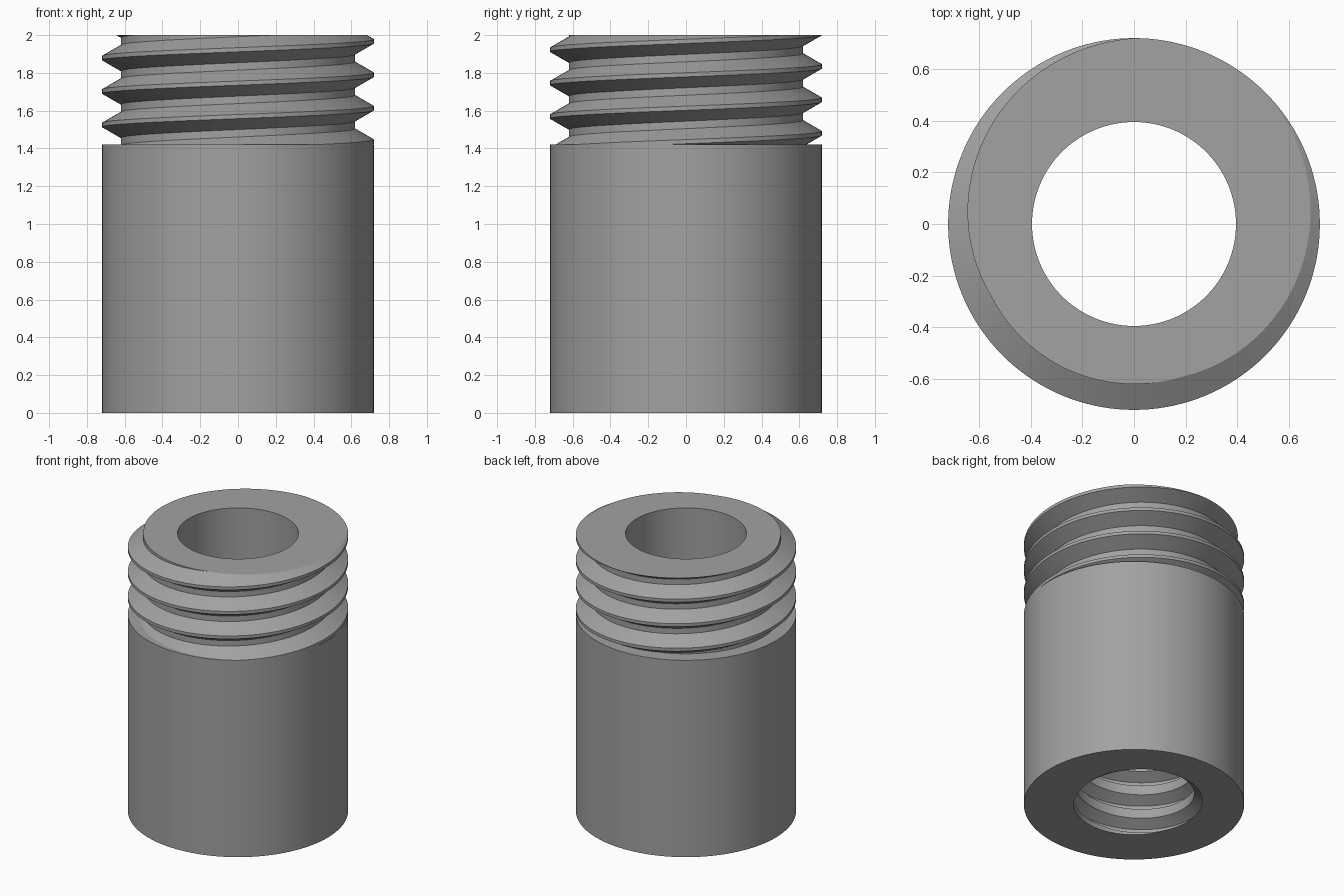
import bpy, bmesh, math

if "Cube" in bpy.data.objects:
    bpy.data.objects.remove(bpy.data.objects["Cube"])

SEG = 144          # steps around the axis
PITCH = 0.177
OUTER, ROOT = 0.72, 0.62      # external thread radii
BORE, GROOVE = 0.395, 0.47    # internal thread radii
SHOULDER, TOP = 1.42, 2.0
INNER_END = 0.60


def thread(theta, low, high, base, tip, phase):
    """Trapezoid helix section at one angle, clipped between two heights."""
    flank = abs(tip - base) * math.tan(math.radians(30))
    flat = PITCH / 16

    def radius(z):
        d = (z - phase - PITCH * theta / math.tau + PITCH / 2) % PITCH - PITCH / 2
        t = min(max((abs(d) - flat) / flank, 0), 1)
        return tip + (base - tip) * t

    points = [(radius(low), low)]
    first = math.floor((low - phase) / PITCH) - 2
    for k in range(first, first + math.ceil((high - low) / PITCH) + 5):
        centre = phase + PITCH * (k + theta / math.tau)
        for offset, r in ((-flat - flank, base), (-flat, tip),
                          (flat, tip), (flat + flank, base)):
            z = centre + offset
            if z <= low:
                points.append((radius(low), low))
            elif z >= high:
                points.append((radius(high), high))
            else:
                points.append((r, z))
    points.append((radius(high), high))
    return points


def section(theta):
    """Closed wall section: outside upward, then the bore downward."""
    outside = thread(theta, SHOULDER, TOP, ROOT, OUTER, 1.436)
    inside = thread(theta, 0, INNER_END, BORE, GROOVE, -PITCH * 85 / 360)
    return ([(OUTER, 0), (OUTER, SHOULDER)] + outside
            + [(BORE, TOP), (BORE, INNER_END)] + inside[::-1])


# Threaded adapter: sections swept around the axis, seam welded
bm = bmesh.new()
columns = []
for i in range(SEG + 1):
    a = math.tau * i / SEG
    columns.append([bm.verts.new((r * math.cos(a), r * math.sin(a), z))
                    for r, z in section(a)])
for left, right in zip(columns, columns[1:]):
    n = len(left)
    for j in range(n):
        k = (j + 1) % n
        bm.faces.new((left[j], right[j], right[k], left[k]))
bmesh.ops.remove_doubles(bm, verts=bm.verts, dist=1e-5)
bmesh.ops.dissolve_degenerate(bm, dist=1e-6, edges=bm.edges)
bmesh.ops.recalc_face_normals(bm, faces=bm.faces)

mesh = bpy.data.meshes.new("threaded_adapter")
bm.to_mesh(mesh)
bm.free()
body = bpy.data.objects.new("threaded_adapter", mesh)
bpy.context.collection.objects.link(body)

# Plain grey metal
grey = bpy.data.materials.new("grey_metal")
grey.diffuse_color = (0.36, 0.36, 0.36, 1)
grey.use_nodes = True
grey.node_tree.nodes["Principled BSDF"].inputs["Base Color"].default_value = grey.diffuse_color
mesh.materials.append(grey)

bpy.context.view_layer.objects.active = body
body.select_set(True)
bpy.ops.object.shade_smooth_by_angle(angle=math.radians(25))
